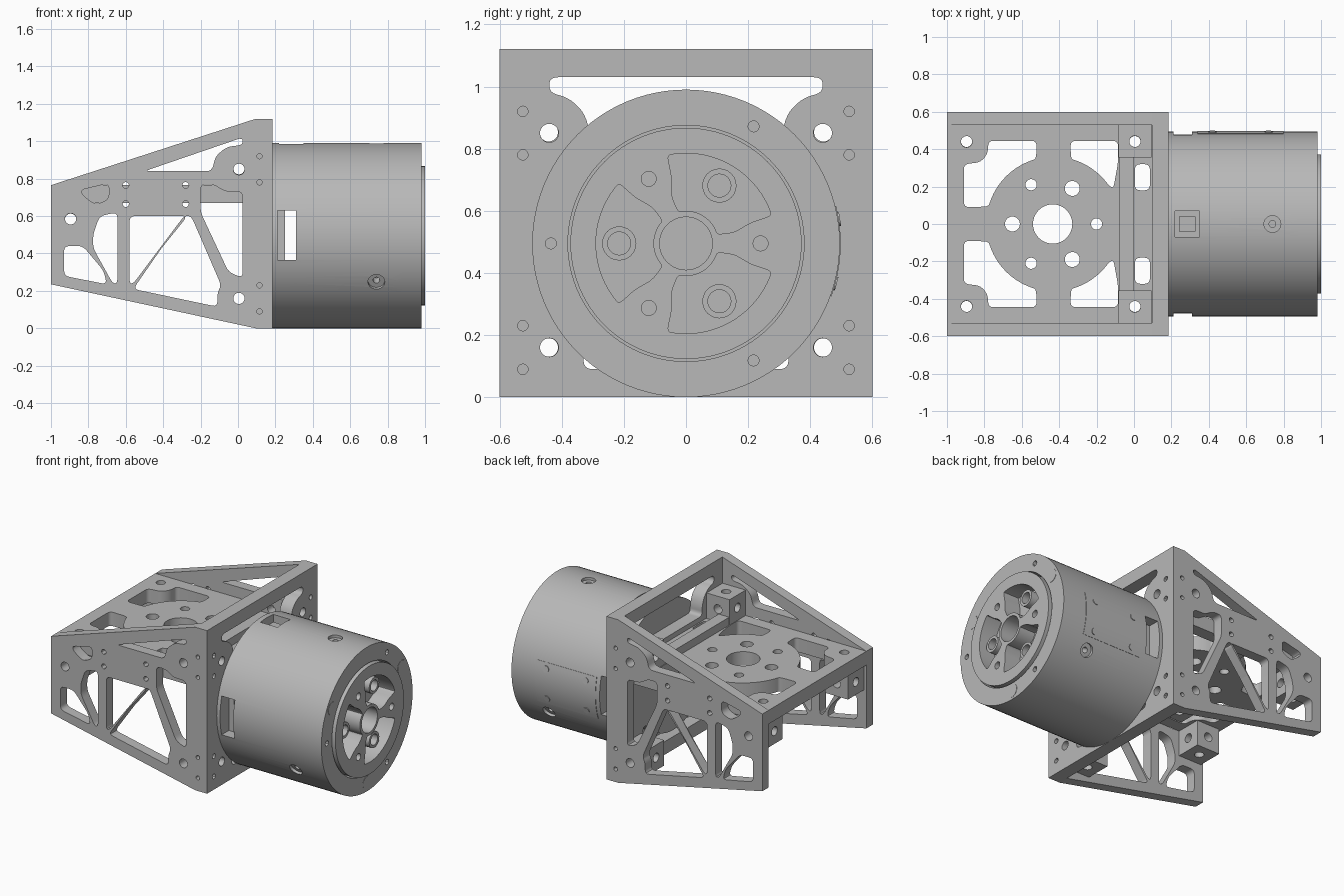
import bpy, bmesh
from math import sin, cos, radians, pi
from mathutils import Vector, Matrix

if "Cube" in bpy.data.objects:
    bpy.data.objects.remove(bpy.data.objects["Cube"])

metal = bpy.data.materials.new("grey metal")
metal.use_nodes = True
grey = (0.48, 0.48, 0.48, 1)
metal.diffuse_color = grey
metal.node_tree.nodes["Principled BSDF"].inputs["Base Color"].default_value = grey

MZ = 0.495  # height of the motor axis


def add_mesh(name, mesh):
    ob = bpy.data.objects.new(name, mesh)
    bpy.context.scene.collection.objects.link(ob)
    mesh.materials.clear()
    mesh.materials.append(metal)
    return ob


def circle(u, v, r, n=24):
    return [(u + r * cos(2 * pi * i / n), v + r * sin(2 * pi * i / n)) for i in range(n)]


def arc(u, v, r, a0, a1, n=12):
    steps = [radians(a0 + (a1 - a0) * i / n) for i in range(n + 1)]
    return [(u + r * cos(a), v + r * sin(a)) for a in steps]


def box(u0, u1, v0, v1):
    return [(u0, v0), (u1, v0), (u1, v1), (u0, v1)]


def fillet(points, r=0.03):
    """Round every corner of a polygon."""
    pts, out = [Vector(p) for p in points], []
    for i, p in enumerate(pts):
        a, b = pts[i - 1] - p, pts[(i + 1) % len(pts)] - p
        s = p + a.normalized() * min(r, a.length * 0.45)
        e = p + b.normalized() * min(r, b.length * 0.45)
        for k in range(5):
            t = k / 4
            out.append(tuple(s * (1 - t) ** 2 + p * 2 * t * (1 - t) + e * t * t))
    return out


def plate(name, axis, lo, hi, outline, holes=()):
    """Extrude an outline with holes along an axis."""
    cu = bpy.data.curves.new(name, 'CURVE')
    cu.dimensions, cu.fill_mode, cu.extrude = '2D', 'BOTH', (hi - lo) / 2
    for pts in [outline, *holes]:
        sp = cu.splines.new('POLY')
        sp.points.add(len(pts) - 1)
        for q, p in zip(sp.points, pts):
            q.co = (p[0], p[1], 0, 1)
        sp.use_cyclic_u = True
    tmp = bpy.data.objects.new("tmp", cu)
    bpy.context.scene.collection.objects.link(tmp)
    dg = bpy.context.evaluated_depsgraph_get()
    mesh = bpy.data.meshes.new_from_object(tmp.evaluated_get(dg))
    bpy.data.objects.remove(tmp)
    mid = (lo + hi) / 2
    for vert in mesh.vertices:
        u, v, w = vert.co
        w += mid
        vert.co = {'x': (w, u, v), 'y': (u, w, v), 'z': (u, v, w)}[axis]
    bm = bmesh.new()
    bm.from_mesh(mesh)
    bmesh.ops.remove_doubles(bm, verts=bm.verts, dist=1e-5)
    bmesh.ops.recalc_face_normals(bm, faces=bm.faces)
    bm.to_mesh(mesh)
    bm.free()
    mesh.name = name
    return add_mesh(name, mesh)


def rod(centre, direction, r, length):
    """Cylinder centred on a point, used as a cutter or a screw."""
    bm = bmesh.new()
    rot = Vector(direction).to_track_quat('Z', 'Y').to_matrix().to_4x4()
    bmesh.ops.create_cone(bm, cap_ends=True, segments=24, radius1=r, radius2=r, depth=length,
                          matrix=Matrix.Translation(centre) @ rot)
    mesh = bpy.data.meshes.new("rod")
    bm.to_mesh(mesh)
    bm.free()
    return add_mesh("rod", mesh)


def cut(ob, cutters):
    for c in cutters:
        m = ob.modifiers.new("cut", 'BOOLEAN')
        m.object, m.operation, m.solver = c, 'DIFFERENCE', 'EXACT'
    dg = bpy.context.evaluated_depsgraph_get()
    mesh = bpy.data.meshes.new_from_object(ob.evaluated_get(dg))
    ob.modifiers.clear()
    ob.data = mesh
    for c in cutters:
        bpy.data.objects.remove(c)


# Side plates with truss openings
side_outline = [(-1, 0.235), (0.095, 0), (0.095, 1.12), (-1, 0.765)]
openings = [
    [(-0.5, 0.84), (-0.14, 0.84), (-0.12, 0.92), (-0.06, 0.97), (0.025, 0.98), (0.025, 1.02)],
    [(-0.84, 0.74), (-0.69, 0.775), (-0.69, 0.69), (-0.76, 0.66), (-0.83, 0.71)],
    [(-0.93, 0.28), (-0.7, 0.235), (-0.72, 0.31), (-0.83, 0.44), (-0.93, 0.44)],
    [(-0.775, 0.43), (-0.67, 0.24), (-0.645, 0.24), (-0.645, 0.62), (-0.74, 0.6), (-0.775, 0.5)],
    [(-0.58, 0.24), (-0.56, 0.24), (-0.27, 0.6), (-0.58, 0.6)],
    [(-0.56, 0.21), (-0.11, 0.115), (-0.11, 0.19), (-0.09, 0.23), (-0.25, 0.6), (-0.29, 0.6)],
    [(-0.2, 0.62), (-0.05, 0.3), (0.025, 0.27), (0.025, 0.73), (-0.07, 0.73), (-0.13, 0.77), (-0.2, 0.77)],
]
side_holes = [fillet(o) for o in openings]
side_holes += [circle(x, z, 0.03) for x, z in [(0.005, 0.85), (0.005, 0.16), (-0.895, 0.585)]]
side_holes += [circle(x, z, 0.017, 12) for x in (-0.6, -0.28) for z in (0.665, 0.765)]
for side, lo in (("left", 0.53), ("right", -0.6)):
    plate("side_plate_" + side, 'y', lo, lo + 0.07, side_outline, side_holes)

# Upright plate that carries the motor
top_half = [(0.44, 1.03), (0.44, 0.98), (0.38, 0.965), (0.33, 0.92), (0.31, 0.86), (0.31, 0.8)]
top_window = top_half + [(-y, z) for y, z in reversed(top_half)]
low_window = [(-0.33, 0.09), (0.33, 0.09), (0.33, 0.28)] + arc(0, MZ, 0.36, -38, -142) + [(-0.33, 0.28)]
small_z = (0.09, 0.23, 0.78, 0.92)
mount_holes = [fillet(top_window), fillet(low_window)]
mount_holes += [circle(y, z, 0.03) for y in (-0.44, 0.44) for z in (0.16, 0.85)]
mount_holes += [circle(y, z, 0.017, 12) for y in (-0.525, 0.525) for z in small_z]
mount = plate("motor_mount_plate", 'x', 0.095, 0.185, box(-0.6, 0.6, 0, 1.12), mount_holes)
cut(mount, [rod((0.115, y, z), (0, 1, 0), 0.014, 0.06) for y in (-0.6, 0.6) for z in small_z])

# Horizontal deck with a spoked hub
deck_holes = [circle(-0.435, 0, 0.105, 40), circle(-0.65, 0, 0.04), circle(-0.2, 0, 0.03)]
for s in (-1, 1):
    rear = [(-0.91, 0.09), (-0.91, 0.32), (-0.82, 0.33), (-0.78, 0.38), (-0.78, 0.445), (-0.52, 0.445)]
    rear += arc(-0.43, 0, 0.36, 105, 165)
    front = [(-0.34, 0.445), (-0.085, 0.445), (-0.085, 0.33), (-0.11, 0.19)]
    front += arc(-0.43, 0, 0.36, 35, 75)
    slot = box(0.005, 0.085, 0.18, 0.32)
    deck_holes += [fillet([(x, s * y) for x, y in w]) for w in (rear, front, slot)]
    deck_holes += [circle(x, s * y, r) for x, y, r in
                   [(-0.55, 0.21, 0.03), (-0.33, 0.19, 0.04), (-0.895, 0.44, 0.03), (0.005, 0.44, 0.03)]]
plate("deck", 'z', 0.67, 0.765, box(-1, 0.095, -0.53, 0.53), deck_holes)
plate("deck_crossbar", 'z', 0.765, 0.82, box(-0.08, 0, -0.36, 0.36))

# Drilled corner blocks, sharing one mesh
block = plate("corner_block", 'z', -0.0875, 0.0875, box(-0.0875, 0.0875, -0.0875, 0.0875))
cut(block, [rod((0, 0, 0), d, 0.03, 0.4) for d in ((1, 0, 0), (0, 1, 0), (0, 0, 1))])
spots = [(x, y, z) for y in (-0.442, 0.442) for x, z in ((0.005, 0.853), (0.005, 0.16), (-0.895, 0.583))]
for i, spot in enumerate(spots):
    ob = block if i == 0 else add_mesh("corner_block", block.data)
    ob.location = spot

# Motor housing with cable windows and radial counterbores
housing = plate("motor_housing", 'x', 0.185, 0.88, circle(0, MZ, 0.495, 96))
cutters = [plate("c", 'y', -0.6, 0.6, box(0.25, 0.31, 0.365, 0.63)),
           plate("c", 'y', 0.4, 0.6, box(0.21, 0.27, 0.365, 0.63)),
           plate("c", 'y', -0.6, -0.4, box(0.21, 0.27, 0.365, 0.63)),
           plate("c", 'z', 0.9, 1.2, box(0.22, 0.35, -0.07, 0.07))]
for a in (90, 210, 330):
    d = Vector((0, cos(radians(a)), sin(radians(a))))
    base = Vector((0.74, 0, MZ))
    cutters += [rod(base + d * 0.5, d, 0.045, 0.05), rod(base + d * 0.48, d, 0.018, 0.12)]
cut(housing, cutters)
plate("cable_terminal", 'z', 0.9, 0.95, box(0.24, 0.33, -0.04, 0.04))

# Screwed access panel on the housing
plate("access_panel", 'x', 0.34, 0.8, arc(0, MZ, 0.49, -20, 14) + arc(0, MZ, 0.498, 14, -20))
for x in (0.42, 0.72):
    for a in (-15, 9):
        d = Vector((0, cos(radians(a)), sin(radians(a))))
        rod(Vector((x, 0, MZ)) + d * 0.495, d, 0.022, 0.014).name = "panel_screw"


def around(r, a):
    return r * cos(radians(a)), MZ + r * sin(radians(a))


# Front rim and the rotor with three pockets
rim_holes = [circle(0, MZ, 0.38, 96)] + [circle(*around(0.435, a), 0.018, 12) for a in (60, 180, 300)]
plate("motor_rim", 'x', 0.88, 0.98, circle(0, MZ, 0.495, 96), rim_holes)
rotor_holes = [circle(0, MZ, 0.085, 40)]
for a in (60, 180, 300):
    pocket = arc(0, MZ, 0.29, a - 42, a + 42, 20) + [around(0.22, a + 42), around(0.16, a + 47)]
    pocket += arc(0, MZ, 0.105, a + 44, a - 44) + [around(0.16, a - 47), around(0.22, a - 42)]
    rotor_holes += [fillet(pocket, 0.02), circle(*around(0.24, a + 60), 0.024)]
    plate("rotor_boss", 'x', 0.88, 0.96, circle(*around(0.215, a), 0.055), [circle(*around(0.215, a), 0.037)])
    rod((0.976, *around(0.435, a + 90)), (1, 0, 0), 0.045, 0.012).name = "rim_screw"
plate("rotor", 'x', 0.88, 1.0, circle(0, MZ, 0.372, 96), rotor_holes)

# Smooth the round surfaces and keep hard edges
bpy.ops.object.select_all(action='DESELECT')
for ob in bpy.context.scene.objects:
    if ob.type == 'MESH':
        ob.select_set(True)
        bpy.context.view_layer.objects.active = ob
bpy.ops.object.shade_smooth_by_angle(angle=radians(30))
